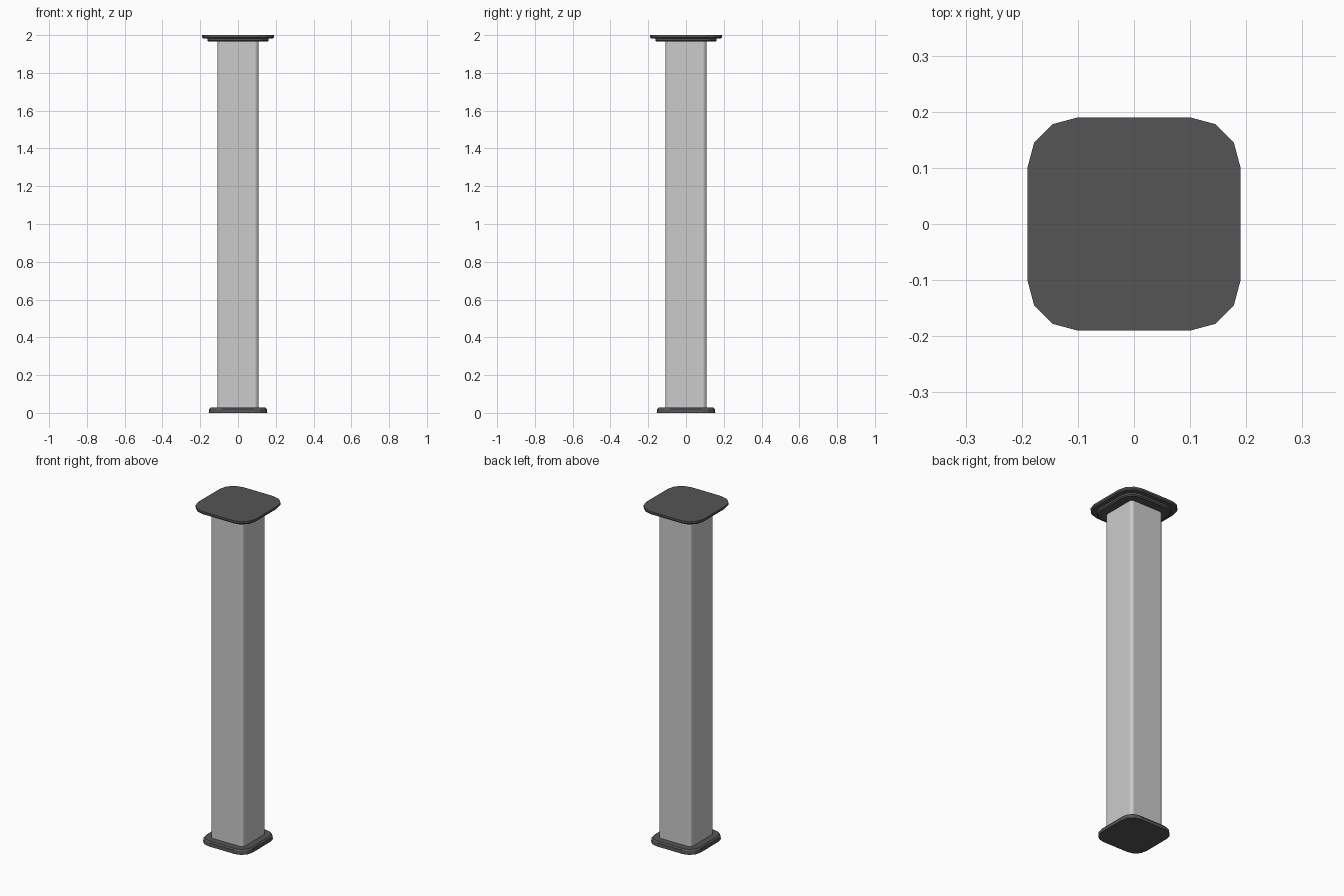
import bpy, bmesh, math

if "Cube" in bpy.data.objects:
    bpy.data.objects.remove(bpy.data.objects["Cube"])

dark = bpy.data.materials.new("dark_metal")
dark.diffuse_color = (0.09, 0.09, 0.09, 1)
dark.use_nodes = True
dark.node_tree.nodes["Principled BSDF"].inputs["Base Color"].default_value = dark.diffuse_color


def ring(bm, half, radius, z, seg=3):
    """Rounded square outline at height z."""
    c = half - radius
    verts = []
    for q in range(4):
        sx, sy = [(1, 1), (-1, 1), (-1, -1), (1, -1)][q]
        for i in range(seg + 1):
            a = math.radians(90 * q + 90 * i / seg)
            verts.append(bm.verts.new((sx * c + radius * math.cos(a),
                                       sy * c + radius * math.sin(a), z)))
    return verts


def rounded_stack(name, sections, material=None):
    """Loft rounded squares given as (half width, corner radius, z)."""
    bm = bmesh.new()
    rings = [ring(bm, *s) for s in sections]
    n = len(rings[0])
    for lo, hi in zip(rings, rings[1:]):
        for i in range(n):
            j = (i + 1) % n
            bm.faces.new((lo[i], lo[j], hi[j], hi[i]))
    bm.faces.new(rings[0][::-1])
    bm.faces.new(rings[-1])
    mesh = bpy.data.meshes.new(name)
    bm.to_mesh(mesh)
    bm.free()
    obj = bpy.data.objects.new(name, mesh)
    bpy.context.collection.objects.link(obj)
    if material:
        mesh.materials.append(material)
    return obj


# Square post with softened edges
rounded_stack("post", [(0.108, 0.018, 0.02), (0.108, 0.018, 1.97)])

# Foot plate with chamfered upper edge
rounded_stack("foot_plate", [(0.155, 0.07, 0), (0.153, 0.068, 0.02),
                             (0.146, 0.061, 0.028)], dark)

# Collar under the cap, chamfered below
rounded_stack("top_collar", [(0.155, 0.068, 1.965), (0.162, 0.075, 1.971),
                             (0.162, 0.075, 1.985)], dark)

# Cap plate
rounded_stack("cap_plate", [(0.185, 0.085, 1.982), (0.19, 0.09, 1.988),
                            (0.19, 0.09, 2.0)], dark)
